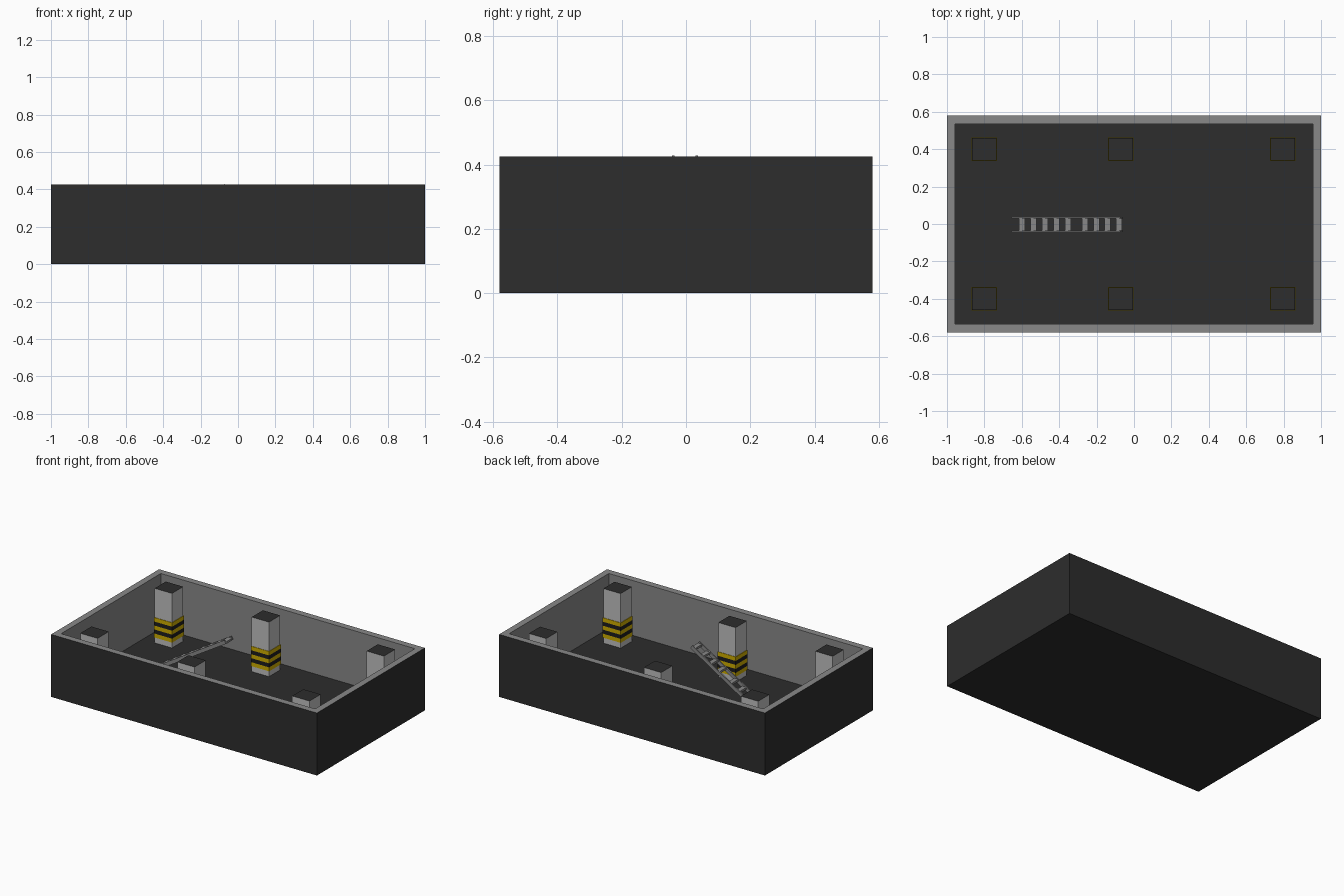
import bpy, bmesh, math
from mathutils import Matrix, Vector

if "Cube" in bpy.data.objects:
    bpy.data.objects.remove(bpy.data.objects["Cube"])


def mat(name, r, g, b):
    m = bpy.data.materials.new(name)
    m.diffuse_color = (r, g, b, 1)
    m.use_nodes = True
    m.node_tree.nodes["Principled BSDF"].inputs["Base Color"].default_value = m.diffuse_color
    return m


DARK = mat("dark asphalt", 0.026, 0.026, 0.026)
WALL = mat("concrete grey", 0.25, 0.25, 0.25)
PALE = mat("pale column grey", 0.53, 0.53, 0.53)
YELLOW = mat("warning yellow", 0.62, 0.42, 0.0)
BLACK = mat("stripe black", 0.012, 0.012, 0.012)


def finish(name, bm, mats):
    me = bpy.data.meshes.new(name)
    bm.to_mesh(me)
    bm.free()
    for m in mats:
        me.materials.append(m)
    ob = bpy.data.objects.new(name, me)
    bpy.context.collection.objects.link(ob)
    return ob


def add_box(bm, centre, size, tilt=0.0):
    """Box tilted about the y axis; returns its faces."""
    mtx = (Matrix.Translation(centre) @ Matrix.Rotation(tilt, 4, 'Y')
           @ Matrix.Diagonal((*size, 1)))
    verts = bmesh.ops.create_cube(bm, size=1, matrix=mtx)['verts']
    return {f for v in verts for f in v.link_faces}


RIM, FLOOR = 0.425, 0.052

# Open basin: inset the top of a box and push it down to the floor
bm = bmesh.new()
add_box(bm, (0, 0, RIM / 2), (2, 1.16, RIM))
bm.faces.ensure_lookup_table()
top = max(bm.faces, key=lambda f: f.calc_center_median().z)
bmesh.ops.inset_region(bm, faces=[top], thickness=0.0625)
rim = [f for f in bm.faces if f.normal.z > 0.9 and f is not top]
for f in rim:
    f.material_index = 1
old = set(bm.faces)
floor = bmesh.ops.extrude_discrete_faces(bm, faces=[top])['faces'][0]
for v in floor.verts:
    v.co.z = FLOOR
for f in bm.faces:
    if f not in old and f is not floor:
        f.material_index = 1   # inner walls
floor.material_index = 0
bm.normal_update()
finish("parking_basin", bm, [DARK, WALL])

# Columns with dark tops and warning bands
BAND_LOW, BAND_H = 0.09, 0.027
for i, x in enumerate((-0.80, -0.07, 0.795)):
    for side, y in (("front", -0.40), ("back", 0.40)):
        bm = bmesh.new()
        add_box(bm, (x, y, (FLOOR + RIM - 0.002) / 2),
                (0.13, 0.12, RIM - 0.002 - FLOOR))
        bm.normal_update()
        for f in bm.faces:
            f.material_index = 1 if f.normal.z > 0.9 else 0
        finish(f"{side}_column_{i + 1}", bm, [PALE, DARK])
        bm = bmesh.new()
        for k in range(5):
            z = BAND_LOW + (k + 0.5) * BAND_H
            for f in add_box(bm, (x, y, z), (0.136, 0.126, BAND_H)):
                f.material_index = k % 2
        finish(f"{side}_column_bands_{i + 1}", bm, [YELLOW, BLACK])

# Leaning ladder: two rails and nine flat treads with one wider gap
low, high = Vector((-0.648, 0, 0.063)), Vector((-0.066, 0, 0.418))
span = high - low
tilt = -math.atan2(span.z, span.x)
for name, y in (("front", -0.040), ("back", 0.034)):
    bm = bmesh.new()
    mid = (low + high) / 2
    add_box(bm, (mid.x, y, mid.z), (span.length, 0.008, 0.025), tilt)
    finish(f"ladder_rail_{name}", bm, [WALL])

bm = bmesh.new()
for x in [-0.599 + 0.0615 * k for k in range(5)] + [-0.262 + 0.0605 * k for k in range(4)]:
    z = low.z + (x - low.x) * span.z / span.x
    add_box(bm, (x, -0.003, z), (0.032, 0.068, 0.014))
finish("ladder_treads", bm, [WALL])
